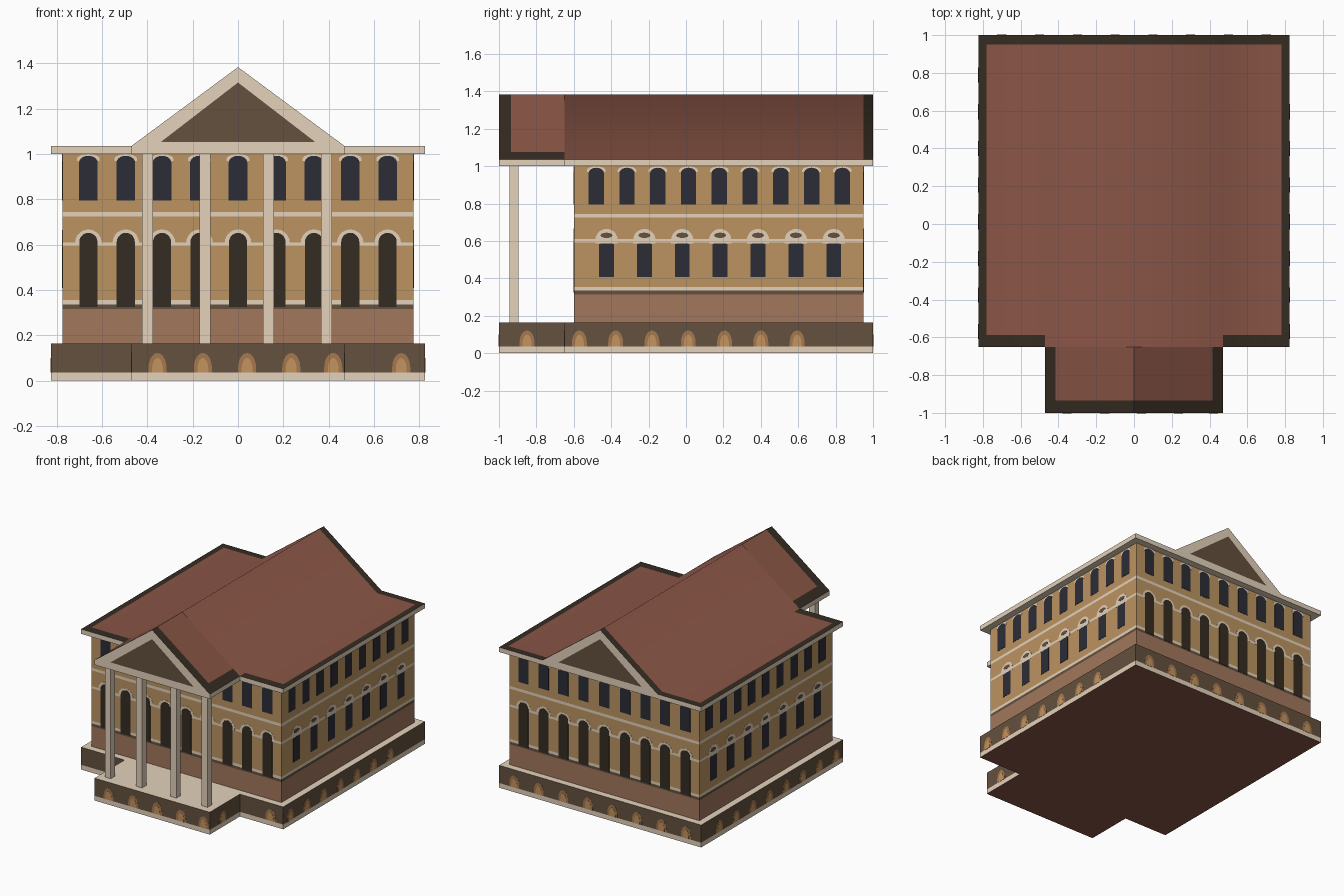
import bpy, bmesh, math

if "Cube" in bpy.data.objects:
    bpy.data.objects.remove(bpy.data.objects["Cube"])

def lin(c):
    c /= 255
    return c / 12.92 if c <= 0.04045 else ((c + 0.055) / 1.055) ** 2.4

MATS = {}
for name, rgb in {
    "cream": (228, 210, 187), "ochre": (188, 148, 98), "brick": (162, 119, 92),
    "brown": (100, 81, 62), "roof_red": (138, 85, 70), "dark_edge": (53, 44, 34),
    "navy": (44, 44, 55), "clay": (166, 120, 78), "tan": (196, 148, 96),
}.items():
    m = bpy.data.materials.new(name)
    m.diffuse_color = (*[lin(c) for c in rgb], 1)
    m.use_nodes = True
    m.node_tree.nodes["Principled BSDF"].inputs["Base Color"].default_value = m.diffuse_color
    MATS[name] = m
IDX = {n: i for i, n in enumerate(MATS)}

def finish(name, bm, recalc=False):
    if recalc:
        bmesh.ops.recalc_face_normals(bm, faces=bm.faces)
    me = bpy.data.meshes.new(name)
    bm.to_mesh(me)
    bm.free()
    for m in MATS.values():
        me.materials.append(m)
    ob = bpy.data.objects.new(name, me)
    bpy.context.collection.objects.link(ob)
    return ob

def face(bm, pts, mat):
    f = bm.faces.new([bm.verts.new(p) for p in pts])
    f.material_index = IDX[mat]
    return f

def prism(name, outline, z, bands, top=None, bottom=None, border=0):
    """Counter-clockwise outline raised through coloured bands."""
    bm = bmesh.new()
    n = len(outline)
    z0 = z
    for z1, mat in bands:
        for i in range(n):
            a, b = outline[i], outline[(i + 1) % n]
            face(bm, [(*a, z), (*b, z), (*b, z1), (*a, z1)], mat)
        z = z1
    if top:
        face(bm, [(*p, z) for p in outline], top)
    if bottom:
        f = face(bm, [(*p, z0) for p in reversed(outline)], bottom)
        if border:
            rim = bmesh.ops.inset_region(bm, faces=[f], thickness=border, use_boundary=True)
            for r in rim["faces"]:
                r.material_index = IDX["dark_edge"]
    return finish(name, bm)

def rect(x0, x1, y0, y1):
    return [(x0, y0), (x1, y0), (x1, y1), (x0, y1)]

T_PLAN = [(-.47, -1), (.47, -1), (.47, -.65), (.824, -.65),
          (.824, 1), (-.824, 1), (-.824, -.65), (-.47, -.65)]

# Main masses
prism("base", T_PLAN, 0, [(.035, "cream"), (.165, "brown")], "cream", "roof_red", .045)
prism("walls", rect(-.775, .775, -.6, .95), .165,
      [(.315, "brick"), (.335, "brown"), (.355, "cream"), (.593, "ochre"), (.61, "cream"),
       (.725, "ochre"), (.745, "cream"), (1.0, "ochre")])
prism("eave", T_PLAN, 1.0, [(1.035, "cream")], bottom="cream")
for i, x in enumerate((-.4, -.145, .135, .39)):
    prism(f"porch_column_{i + 1}", rect(x - .024, x + .024, -.945, -.895), .165, [(1.0, "cream")])

# Roof sheets: flat at the sides, gabled in the middle
def roof(name, xs, ys, is_red, smooth):
    bm = bmesh.new()
    height = lambda x: 1.035 + .348 * max(0, 1 - abs(x) / .47)
    v = [[bm.verts.new((x, y, height(x))) for x in xs] for y in ys]
    for j in range(len(ys) - 1):
        for i in range(len(xs) - 1):
            f = bm.faces.new((v[j][i], v[j][i + 1], v[j + 1][i + 1], v[j + 1][i]))
            red = is_red((xs[i] + xs[i + 1]) / 2, (ys[j] + ys[j + 1]) / 2)
            f.material_index = IDX["roof_red" if red else "dark_edge"]
            f.smooth = smooth
    finish(name, bm)

roof("main_roof", [-.824, -.782, -.47, 0, .47, .782, .824], [-.65, -.588, .95, 1],
     lambda x, y: abs(x) < .78 and y < .95 and (y > -.588 or abs(x) < .47), True)
roof("porch_roof", [-.47, -.415, 0, .415, .47], [-1, -.935, -.65],
     lambda x, y: abs(x) < .415 and y > -.935, False)

# Pediments at both gable ends: cream frame around a brown triangle
for name, y, s in (("front_pediment", -1, 1), ("back_pediment", 1, -1)):
    outer = [(-.47 * s, y, 1.035), (.47 * s, y, 1.035), (0, y, 1.383)]
    inner = [(-.34 * s, y, 1.053), (.34 * s, y, 1.053), (0, y, 1.315)]
    bm = bmesh.new()
    face(bm, inner, "brown")
    for i in range(3):
        j = (i + 1) % 3
        face(bm, [outer[i], outer[j], inner[j], inner[i]], "cream")
    finish(name, bm)

# Thin plates laid on walls
LOW, HIGH = .001, .002

def arch(c, w, z0, z1, rise, n=10):
    pts = [(c - w / 2, z0), (c + w / 2, z0)]
    for k in range(n + 1):
        a = math.pi * k / n
        p = (c + w / 2 * math.cos(a), z1 - rise + rise * math.sin(a))
        if math.dist(p, pts[-1]) > 1e-5 and math.dist(p, pts[0]) > 1e-5:
            pts.append(p)
    return pts

def oval(c, w, z0, z1, n=12):
    return [(c + w / 2 * math.cos(2 * math.pi * k / n),
             (z0 + z1) / 2 + (z1 - z0) / 2 * math.sin(2 * math.pi * k / n)) for k in range(n)]

def plates(name, axis, pos, shapes, mat, depth):
    """Shapes (u, z) on the wall at x=pos or y=pos, standing out by depth."""
    bm = bmesh.new()
    out = math.copysign(depth, pos)
    place = (lambda u, z, d: (d, u, z)) if axis == "x" else (lambda u, z, d: (u, d, z))
    for s in shapes:
        back = [bm.verts.new(place(u, z, pos)) for u, z in s]
        front = [bm.verts.new(place(u, z, pos + out)) for u, z in s]
        faces = [bm.faces.new(back), bm.faces.new(front)]
        for i in range(len(s)):
            j = (i + 1) % len(s)
            faces.append(bm.faces.new((back[i], back[j], front[j], front[i])))
        for f in faces:
            f.material_index = IDX[mat]
    finish(name, bm, True)

def upper_windows(side, axis, pos, us):
    plates(side + "_upper_trim", axis, pos, [arch(u, .1, .968, .999, .02) for u in us], "cream", LOW)
    plates(side + "_upper_windows", axis, pos, [arch(u, .082, .795, .992, .03) for u in us], "navy", HIGH)

# Front and back: tall arched openings under small arched windows
cols = [-.66, -.495, -.335, -.17, 0, .17, .335, .495, .66]
for side, pos in (("front", -.6), ("back", .95)):
    upper_windows(side, "y", pos, cols)
    plates(side + "_arch_trim", "y", pos, [arch(u, .118, .593, .667, .06) for u in cols], "cream", LOW)
    plates(side + "_tall_openings", "y", pos, [arch(u, .08, .325, .652, .04) for u in cols], "dark_edge", HIGH)

# Sides: square-headed windows under hoods
top_u = [-.48 + .1645 * k for k in range(9)]
low_u = [-.425 + .2025 * k for k in range(7)]
for side, pos in (("right", .775), ("left", -.775)):
    upper_windows(side, "x", pos, top_u)
    plates(side + "_hoods", "x", pos, [arch(u, .12, .587, .665, .06) for u in low_u], "cream", LOW)
    plates(side + "_hood_centres", "x", pos, [oval(u, .065, .616, .645) for u in low_u], "brown", HIGH)
    plates(side + "_lower_windows", "x", pos, [arch(u, .08, .408, .587, .004) for u in low_u], "navy", HIGH)

# Small cellar arches round the base
side_u = [-.57 + .194 * k for k in range(8)]
for side, axis, pos, us in (
        ("porch_front", "y", -1, [-.355, -.155, .04, .235, .42]),
        ("front", "y", -.65, [.72]),
        ("back", "y", 1, [-.7 + .2 * k for k in range(8)]),
        ("right", "x", .824, side_u[:7]), ("left", "x", -.824, side_u),
        ("porch_right", "x", .47, [-.85]), ("porch_left", "x", -.47, [-.85])):
    plates(side + "_cellar_arches", axis, pos, [arch(u, .08, .035, .122, .065) for u in us], "clay", LOW)
    plates(side + "_cellar_lights", axis, pos, [arch(u, .048, .035, .1, .05) for u in us], "tan", HIGH)
